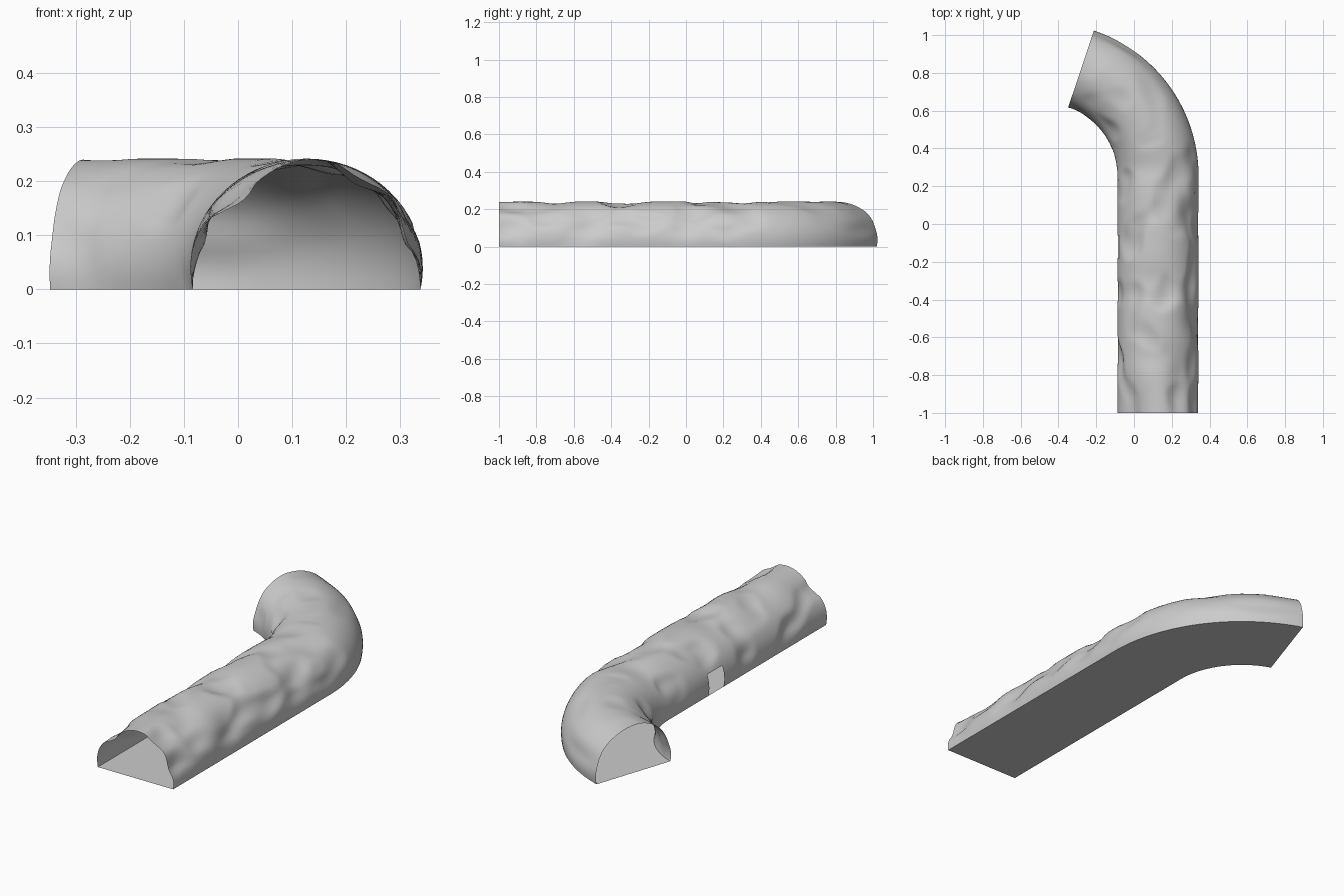
import bpy, math
from mathutils import Vector, noise

if "Cube" in bpy.data.objects:
    bpy.data.objects.remove(bpy.data.objects["Cube"])

CX, HALF_W, HALF_H, CZ = 0.127, 0.215, 0.202, 0.04   # cross-section
BEND_Y, BEND_R, BEND = 0.254, 0.597, math.radians(71.5)
STEP, SEGS = 0.02, 40
A0 = -math.asin(CZ / HALF_H)


def frame(y):
    """Centre and rightward direction at path distance y (straight, then left bend)."""
    if y <= BEND_Y:
        return Vector((CX, y, 0)), Vector((1, 0, 0))
    t = (y - BEND_Y) / BEND_R
    right = Vector((math.cos(t), math.sin(t), 0))
    return Vector((CX - BEND_R, BEND_Y, 0)) + right * BEND_R, right


# local dents: path position, angle in degrees, depth, length, angular size
DENTS = [(-1.0, 128, 0.025, 0.14, 25), (-0.95, 18, 0.028, 0.10, 18),
         (-0.7, 90, 0.012, 0.07, 30), (-0.3, 95, 0.013, 0.08, 30),
         (-0.5, 25, 0.02, 0.09, 25), (0.0, 20, 0.02, 0.08, 22),
         (0.3, 100, 0.012, 0.08, 35), (-0.8, 55, 0.02, 0.1, 20)]


def dent(y, a):
    d = 0
    for py, pa, depth, ly, la in DENTS:
        d += depth * math.exp(-((y - py) / ly) ** 2 - ((math.degrees(a) - pa) / la) ** 2)
    n = noise.noise(Vector((y * 5.5 + 3.1, math.cos(a) * 1.7, math.sin(a) * 1.7)))
    calm = 0.5 if y > BEND_Y + 0.2 else 1
    return d + 0.035 * calm * max(0, n - 0.05)


def make(name, verts, faces):
    me = bpy.data.meshes.new(name)
    me.from_pydata(verts, [], faces)
    me.validate()
    ob = bpy.data.objects.new(name, me)
    bpy.context.collection.objects.link(ob)
    bpy.context.view_layer.objects.active = ob
    ob.select_set(True)
    bpy.ops.object.shade_smooth_by_angle(angle=math.radians(40))
    ob.select_set(False)
    return ob


length = BEND_Y + 1 + BEND_R * BEND
rings = round(length / STEP)
ys = [-1 + length * i / rings for i in range(rings + 1)]
angles = [A0 + (math.pi - 2 * A0) * j / SEGS for j in range(SEGS + 1)]

# dented vault with a small doorway left open in the left wall
verts, faces = [], []
for y in ys:
    c, right = frame(y)
    for j, a in enumerate(angles):
        edge = min(1, min(j, SEGS - j) / 5)
        d = dent(y, a) * edge
        verts.append(c + right * math.cos(a) * (HALF_W - d)
                     + Vector((0, 0, max(0, CZ + math.sin(a) * (HALF_H - d)))))
row = SEGS + 1
for i in range(rings):
    for j in range(SEGS):
        mid_y, mid_a = (ys[i] + ys[i + 1]) / 2, (angles[j] + angles[j + 1]) / 2
        z = CZ + HALF_H * math.sin(mid_a)
        if -0.19 < mid_y < -0.07 and mid_a > math.pi / 2 and z < 0.11:
            continue
        k = i * row + j
        faces.append((k, k + row, k + row + 1, k + 1))
vault = make("tunnel_vault", verts, faces)

# flat floor strip
fv, ff = [], []
w = HALF_W * math.cos(A0)
for y in ys:
    c, right = frame(y)
    fv += [c - right * w, c + right * w]
for i in range(rings):
    ff.append((2 * i, 2 * i + 1, 2 * i + 3, 2 * i + 2))
make("tunnel_floor", fv, ff)
